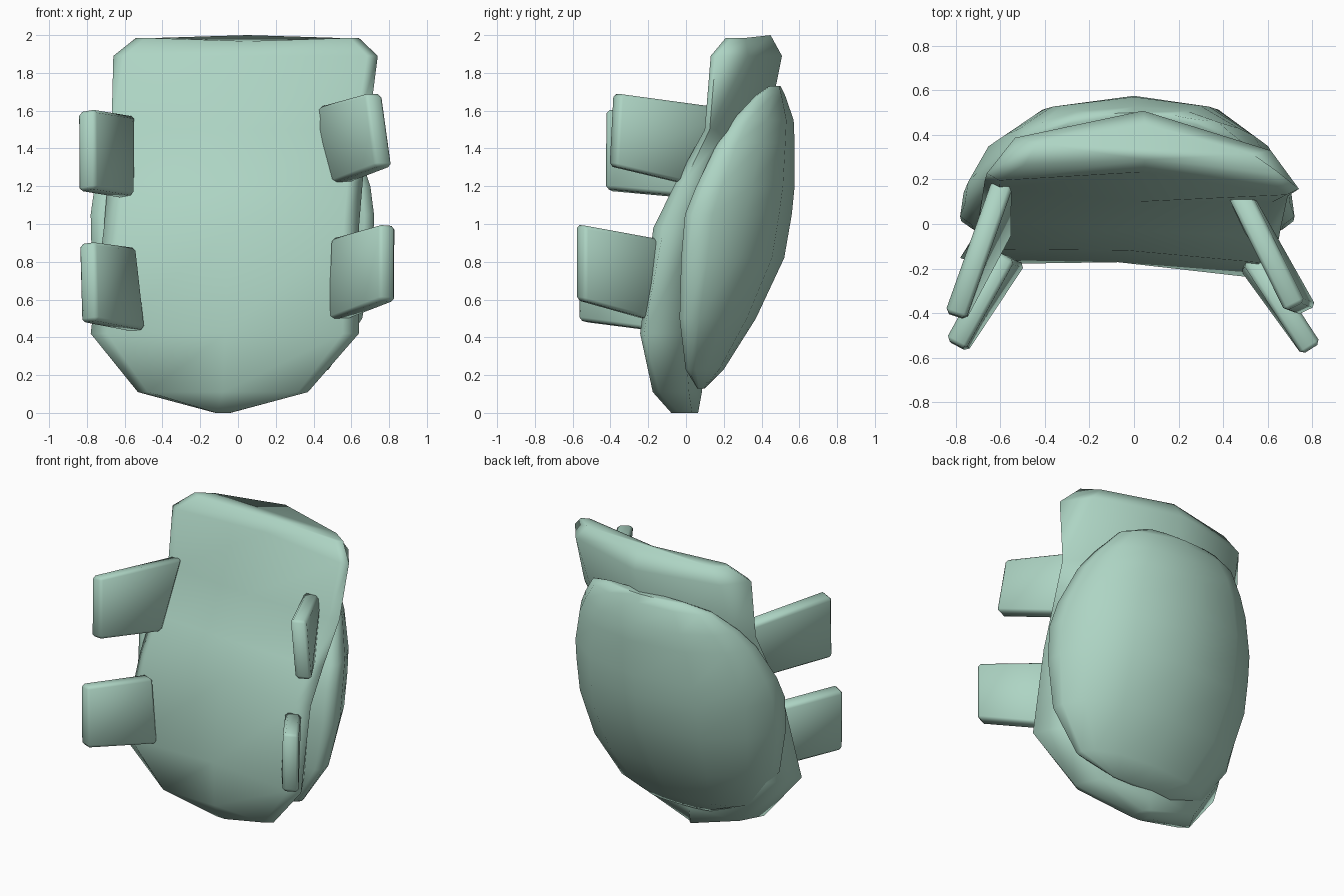
import bpy, math
from mathutils import Vector

if "Cube" in bpy.data.objects:
    bpy.data.objects.remove(bpy.data.objects["Cube"])


def make(name, verts, faces, bevel=0, angle=50):
    mesh = bpy.data.meshes.new(name)
    mesh.from_pydata(verts, [], faces)
    ob = bpy.data.objects.new(name, mesh)
    bpy.context.collection.objects.link(ob)
    bpy.ops.object.select_all(action='DESELECT')
    ob.select_set(True)
    bpy.context.view_layer.objects.active = ob
    bpy.ops.object.mode_set(mode='EDIT')
    bpy.ops.mesh.select_all(action='SELECT')
    bpy.ops.mesh.normals_make_consistent(inside=False)
    bpy.ops.object.mode_set(mode='OBJECT')
    if bevel:
        mod = ob.modifiers.new("bevel", 'BEVEL')
        mod.width, mod.segments = bevel, 1
        bpy.ops.object.modifier_apply(modifier=mod.name)
    bpy.ops.object.shade_smooth_by_angle(angle=math.radians(angle))
    return ob


def loft(name, rings, angle):
    n = len(rings[0])
    verts = [p for r in rings for p in r]
    faces = [(i * n + j, i * n + (j + 1) % n, (i + 1) * n + (j + 1) % n, (i + 1) * n + j)
             for i in range(len(rings) - 1) for j in range(n)]
    faces += [tuple(range(n)), tuple(range(len(verts) - n, len(verts)))]
    return make(name, verts, faces, angle=angle)


# body: bent hollow-fronted slab, rows of
# z, left x, right x, front side/centre y, back side/centre y, corner inset, widest point front to back
rings = []
for z, xl, xr, fs, fc, bs, bc, inset, mid_f in [
        (0.00, -0.12, -0.04, -0.08, -0.08, 0.03, 0.06, 0.06, 0.4),
        (0.11, -0.53, 0.37, -0.16, -0.15, 0.03, 0.08, 0.06, 0.2),
        (0.42, -0.78, 0.64, -0.215, -0.175, 0.02, 0.12, 0.06, 0.1),
        (0.98, -0.71, 0.64, -0.145, -0.12, 0.09, 0.30, 0.06, 0.25),
        (1.22, -0.69, 0.66, -0.025, -0.03, 0.17, 0.37, 0.06, 0.25),
        (1.50, -0.67, 0.69, 0.13, 0.10, 0.25, 0.43, 0.05, 0.25),
        (1.89, -0.66, 0.74, 0.165, 0.235, 0.36, 0.51, 0.04, 0.15),
        (1.985, -0.54, 0.64, 0.24, 0.29, 0.34, 0.45, 0.04, 0.3)]:
    w, mid = xr - xl, (xl + xr) / 2
    side = fs + mid_f * (bs - fs)
    ring = [(xl, side), (xl + inset * w, fs), (mid, fc), (xr - inset * w, fs),
            (xr, side), (xr - 0.09 * w, bs), (mid, bc), (xl + 0.09 * w, bs)]
    rings.append([(x, y - 0.05 * x, z) for x, y in ring])
# dip the front of the head rim, raise its back
rings[-1] = [(x, y, 1.968 if i == 2 else 2.0 if i == 6 else z) for i, (x, y, z) in enumerate(rings[-1])]
loft("body", rings, 100)

# domed back shell: rows of z, half width, rim y, centre y
arc = [(0.93, -0.01), (1.0, 0.06), (0.98, 0.25), (0.86, 0.56), (0.54, 0.88)]
rings = []
for z, w, yr, yc in [
        (0.13, 0.24, 0.06, 0.10), (0.23, 0.50, 0.00, 0.20), (0.50, 0.685, -0.03, 0.37),
        (0.82, 0.745, -0.02, 0.52), (1.05, 0.75, 0.00, 0.56), (1.20, 0.73, 0.06, 0.575),
        (1.43, 0.65, 0.17, 0.575), (1.55, 0.57, 0.25, 0.57), (1.68, 0.46, 0.37, 0.525),
        (1.73, 0.30, 0.44, 0.50)]:
    half = [(a * w, yr + b * (yc - yr)) for a, b in arc]
    ring = half + [(0, yc)] + [(-x, y) for x, y in reversed(half)]
    rings.append([(x - 0.03 * abs(x) / 0.75, y, z) for x, y in ring])
loft("shell", rings, 65)


# limbs: flat slabs given by root top, root bottom, tip top, tip bottom
def limb(name, corners, t=0.1):
    c = [Vector(p) for p in corners]
    n = (c[2] - c[0]).cross(c[1] - c[0]).normalized() * t / 2
    v = [p + n for p in c] + [p - n for p in c]
    make(name, v, [(0, 1, 3, 2), (4, 6, 7, 5), (0, 2, 6, 4), (1, 5, 7, 3), (0, 4, 5, 1), (2, 3, 7, 6)],
         0.018, 100)


limb("upper_right_limb", [(0.43, 0.22, 1.61), (0.50, 0.05, 1.2), (0.72, -0.37, 1.69), (0.775, -0.39, 1.305)])
limb("upper_left_limb", [(-0.59, 0.19, 1.565), (-0.59, -0.03, 1.145), (-0.80, -0.41, 1.6), (-0.80, -0.415, 1.18)])
limb("lower_right_limb", [(0.53, -0.15, 0.92), (0.51, -0.17, 0.485), (0.795, -0.56, 0.995), (0.795, -0.56, 0.595)])
limb("lower_left_limb", [(-0.58, -0.14, 0.87), (-0.53, -0.16, 0.435), (-0.80, -0.54, 0.9), (-0.79, -0.55, 0.485)])

# overall colour
mat = bpy.data.materials.new("green")
mat.diffuse_color = (0.42, 0.66, 0.55, 1)
mat.use_nodes = True
mat.node_tree.nodes["Principled BSDF"].inputs["Base Color"].default_value = mat.diffuse_color
for ob in bpy.data.objects:
    ob.data.materials.append(mat)
